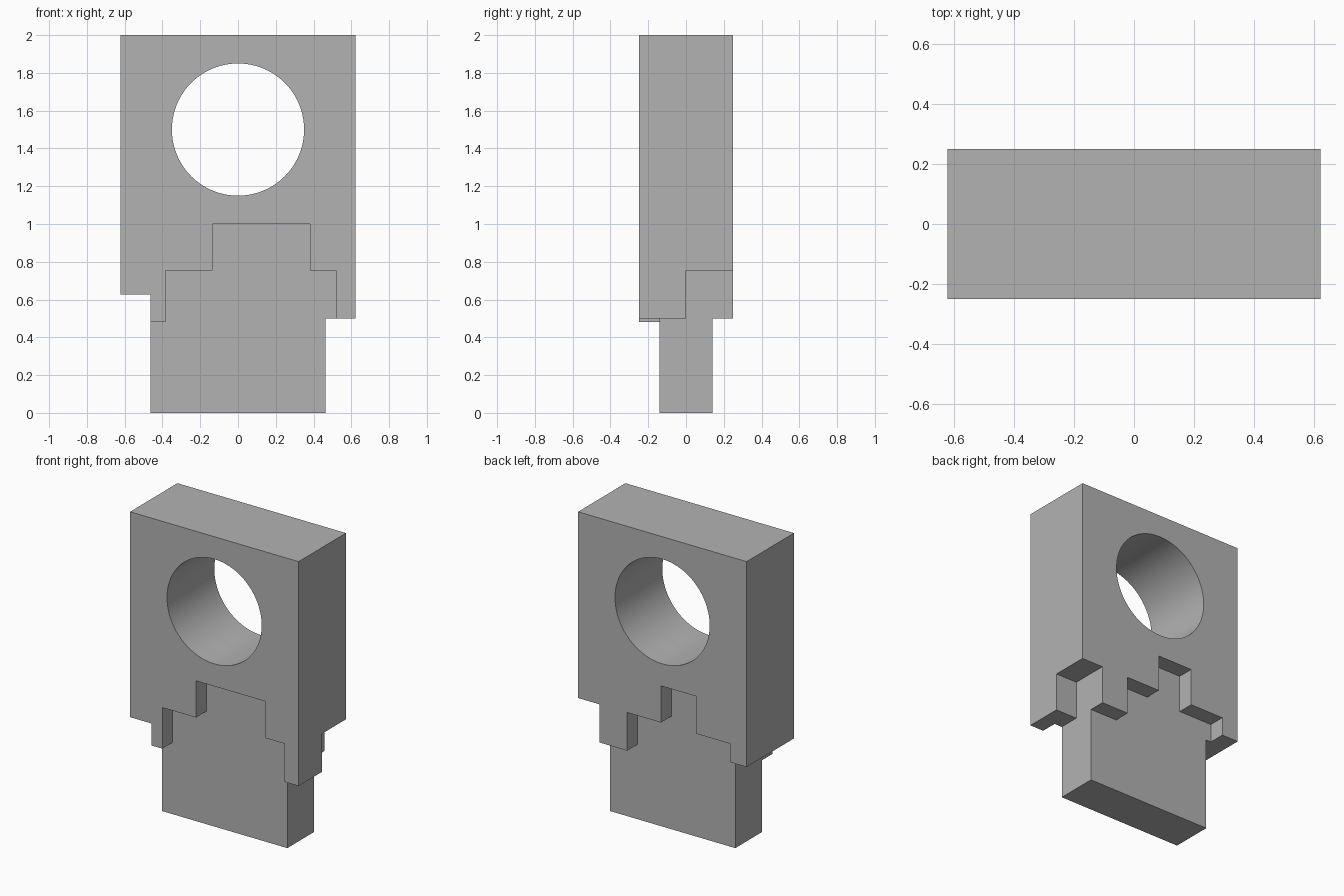
import bpy, bmesh, math

cube = bpy.data.objects.get("Cube")
if cube:
    bpy.data.objects.remove(cube, do_unlink=True)

grey = bpy.data.materials.new("plain grey")
grey.use_nodes = True
grey.diffuse_color = (0.45, 0.45, 0.45, 1)
grey.node_tree.nodes["Principled BSDF"].inputs["Base Color"].default_value = grey.diffuse_color


def prism(name, profile, y0, y1):
    """Extrude an x-z profile from y0 to y1."""
    bm = bmesh.new()
    face = bm.faces.new([bm.verts.new((x, y0, z)) for x, z in profile])
    new = bmesh.ops.extrude_face_region(bm, geom=[face])["geom"]
    bmesh.ops.translate(bm, vec=(0, y1 - y0, 0),
                        verts=[v for v in new if isinstance(v, bmesh.types.BMVert)])
    bmesh.ops.recalc_face_normals(bm, faces=bm.faces)
    mesh = bpy.data.meshes.new(name)
    bm.to_mesh(mesh)
    bm.free()
    mesh.materials.append(grey)
    obj = bpy.data.objects.new(name, mesh)
    bpy.context.collection.objects.link(obj)
    return obj


def rect(x0, x1, z0, z1):
    return [(x0, z0), (x1, z0), (x1, z1), (x0, z1)]


W, D = 0.623, 0.25      # half width and half depth of the block
WEB_X, WEB_Y = 0.463, 0.14   # half width and half depth of the lower tongue
OUT, LOW = 0.8, -0.2    # cutter overshoot

block = prism("block", rect(-W, W, 0, 2), -D, D)

# Stepped recesses either side of the tongue
front_steps = [(-OUT, LOW), (-OUT, 0.48), (-0.385, 0.48), (-0.385, 0.755),
               (-0.135, 0.755), (-0.135, 1), (0.38, 1), (0.38, 0.755),
               (0.52, 0.755), (0.52, 0.5), (OUT, 0.5), (OUT, LOW)]
back_steps = [(OUT, LOW), (OUT, 0.5), (0.26, 0.5), (0.26, 0.755),
              (0.01, 0.755), (0.01, 1), (-0.25, 1), (-0.25, 0.75),
              (-0.5, 0.75), (-0.5, 0.627), (-OUT, 0.627), (-OUT, LOW)]
# Round through hole
hole = [(0.35 * math.cos(i * math.tau / 96), 1.5 + 0.35 * math.sin(i * math.tau / 96))
        for i in range(96)]

cutters = [
    prism("hole_cutter", hole, -OUT, OUT),
    prism("right_notch_cutter", rect(-OUT, -WEB_X, LOW, 0.627), -OUT, OUT),
    prism("left_notch_cutter", rect(WEB_X, OUT, LOW, 0.5), -OUT, OUT),
    prism("left_back_notch_cutter", rect(WEB_X, OUT, LOW, 0.755), 0, OUT),
    prism("front_recess_cutter", front_steps, -OUT, -WEB_Y),
    prism("back_recess_cutter", back_steps, WEB_Y, OUT),
]

bpy.ops.object.select_all(action="DESELECT")
block.select_set(True)
bpy.context.view_layer.objects.active = block
for cutter in cutters:
    mod = block.modifiers.new(cutter.name, "BOOLEAN")
    mod.operation = "DIFFERENCE"
    mod.solver = "EXACT"
    mod.object = cutter
    bpy.ops.object.modifier_apply(modifier=mod.name)
    bpy.data.objects.remove(cutter, do_unlink=True)

# Smooth bore, crisp edges
bpy.ops.object.shade_smooth_by_angle(angle=math.radians(30))
